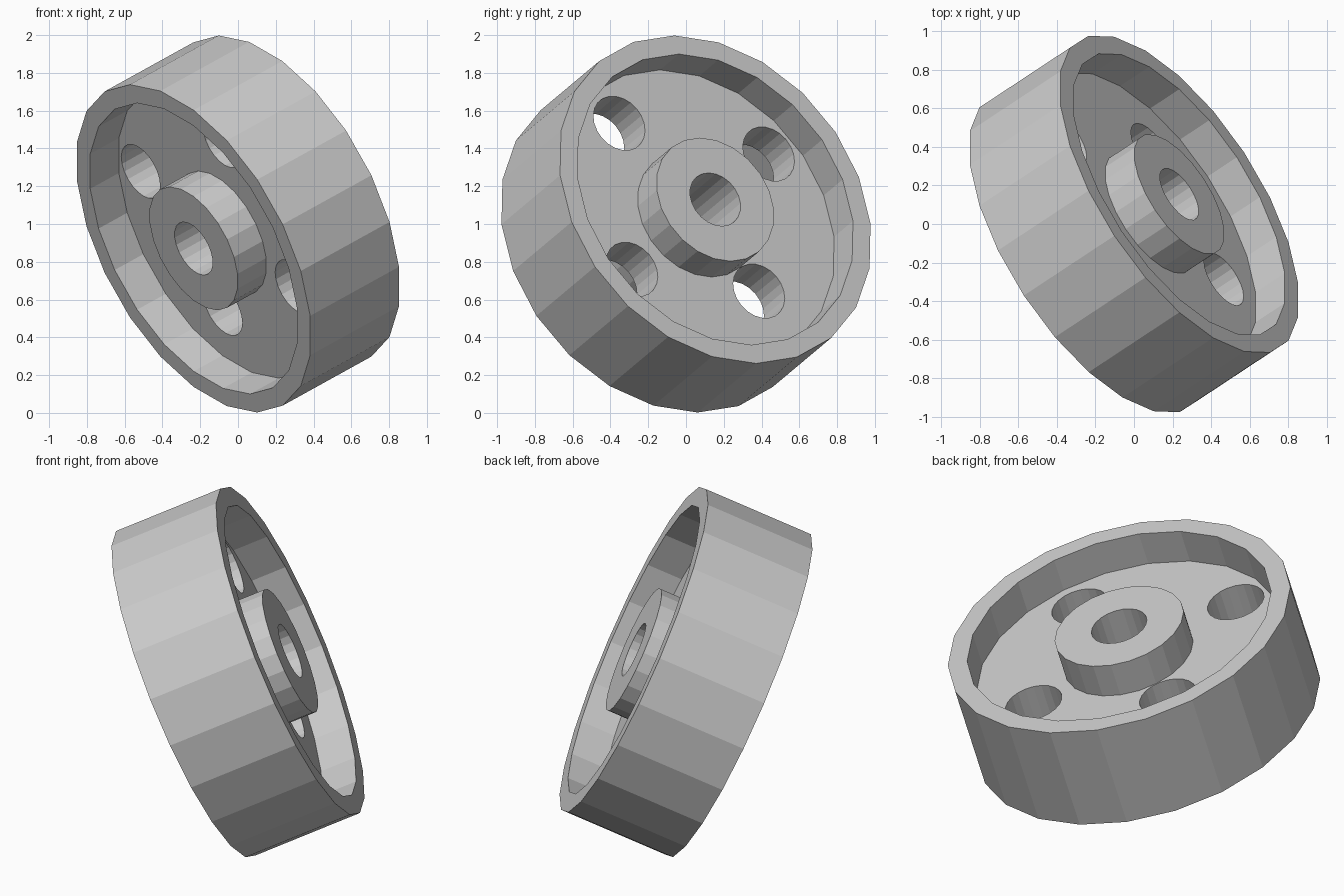
import bpy, bmesh
from math import cos, sin, pi
from mathutils import Matrix, Vector

if "Cube" in bpy.data.objects:
    bpy.data.objects.remove(bpy.data.objects["Cube"])

SIDES = 22
HALF_W, HALF_WEB = 0.31, 0.11
R_OUT, R_RIM, R_HUB, R_BORE, R_HOLE = 0.956, 0.848, 0.36, 0.155, 0.158

# Tilted wheel frame: local z is the axle
n = Vector((0.758, 0.5, 0.419)).normalized()
e1 = Vector((0, -n.z, n.y)).normalized()
e2 = n.cross(e1)
frame = Matrix.Translation((0, 0, 1)) @ Matrix((e1, e2, n)).transposed().to_4x4()


def make_object(name, bm):
    bmesh.ops.recalc_face_normals(bm, faces=bm.faces[:])
    mesh = bpy.data.meshes.new(name)
    bm.to_mesh(mesh)
    bm.free()
    ob = bpy.data.objects.new(name, mesh)
    ob.matrix_world = frame
    bpy.context.collection.objects.link(ob)
    return ob


def lathe(name, profile):
    """Turn a closed (radius, height) section into a faceted ring."""
    bm = bmesh.new()
    rings = []
    for i in range(SIDES):
        a = 2 * pi * i / SIDES
        rings.append([bm.verts.new((r * cos(a), r * sin(a), z)) for r, z in profile])
    for i in range(SIDES):
        p, q = rings[i], rings[(i + 1) % SIDES]
        for j in range(len(profile)):
            k = (j + 1) % len(profile)
            bm.faces.new((p[j], q[j], q[k], p[k]))
    return make_object(name, bm)


# Wheel section: bore, hub, thin web and rim, mirrored about the mid plane
half = [(R_BORE, HALF_W), (R_HUB, HALF_W), (R_HUB, HALF_WEB),
        (R_RIM, HALF_WEB), (R_RIM, HALF_W), (R_OUT, HALF_W)]
wheel = lathe("wheel", half + [(r, -z) for r, z in reversed(half)])

# Four holes through the web, at slightly uneven distances from the axle
bm = bmesh.new()
for x, y in ((0.636, 0), (0.003, -0.662), (0, 0.587), (-0.52, 0.005)):
    bmesh.ops.create_cone(bm, cap_ends=True, segments=SIDES, radius1=R_HOLE,
                          radius2=R_HOLE, depth=0.4,
                          matrix=Matrix.Translation((x, y, 0)))
cutter = make_object("hole_cutter", bm)
cutter.hide_render = True
cutter.hide_set(True)
# The nearest hole just touches the hub, so stop the cutters short of it
cutter.scale.z = 0.56

cut = wheel.modifiers.new("web_holes", 'BOOLEAN')
cut.operation = 'DIFFERENCE'
cut.solver = 'EXACT'
cut.object = cutter
